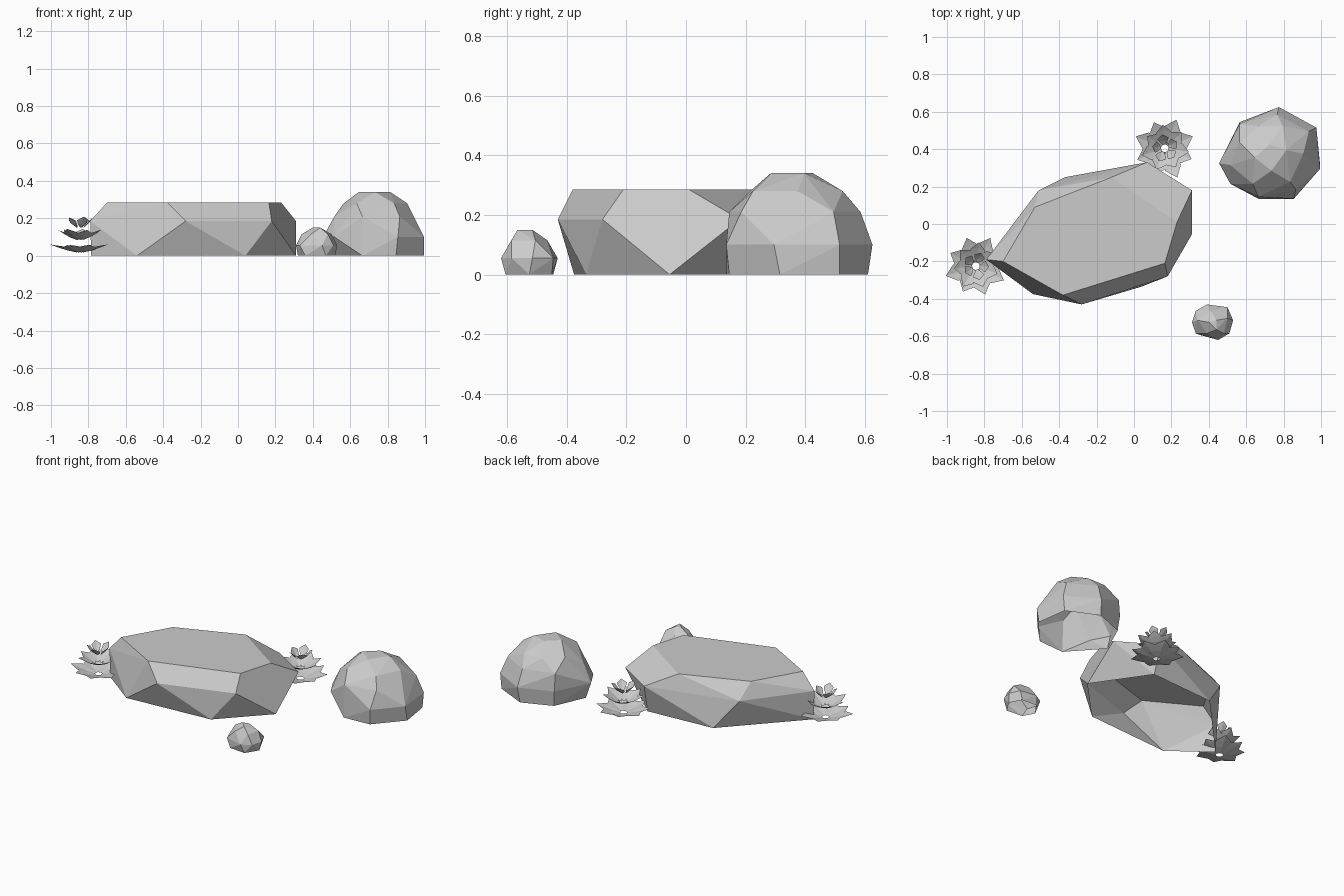
import bpy, bmesh, math
from mathutils import Vector, Matrix

cube = bpy.data.objects.get("Cube")
if cube:
    bpy.data.objects.remove(cube, do_unlink=True)

# One plain grey for everything
grey = bpy.data.materials.new("stone_grey")
grey.use_nodes = True
grey.diffuse_color = (0.6, 0.6, 0.6, 1)
bsdf = grey.node_tree.nodes["Principled BSDF"]
bsdf.inputs["Base Color"].default_value = (0.6, 0.6, 0.6, 1)
bsdf.inputs["Roughness"].default_value = 0.9


def finish(bm, name):
    mesh = bpy.data.meshes.new(name)
    bm.to_mesh(mesh)
    bm.free()
    mesh.materials.append(grey)
    obj = bpy.data.objects.new(name, mesh)
    bpy.context.collection.objects.link(obj)


def rock(name, layers, x=0, y=0):
    """Faceted stone, open underneath: the hull of corners grouped by height."""
    bm = bmesh.new()
    for z, corners in layers:
        for cx, cy in corners:
            bm.verts.new((cx + x, cy + y, z))
    result = bmesh.ops.convex_hull(bm, input=bm.verts)
    inner = [g for g in result["geom_interior"] if isinstance(g, bmesh.types.BMVert)]
    bmesh.ops.delete(bm, geom=inner, context="VERTS")
    bmesh.ops.dissolve_limit(bm, angle_limit=math.radians(4), verts=bm.verts, edges=bm.edges)
    bmesh.ops.recalc_face_normals(bm, faces=bm.faces)
    base = [f for f in bm.faces if all(v.co.z < 0.001 for v in f.verts)]
    bmesh.ops.delete(bm, geom=base, context="FACES")
    finish(bm, name)


# Long flat-topped slab
rock("flat_slab_rock", [
    (0.285, [(-0.7, -0.2), (-0.38, -0.38), (0.165, -0.21), (0.23, 0.01),
             (-0.12, 0.25), (-0.53, 0.09)]),
    (0.185, [(-0.79, -0.19), (-0.28, -0.43), (0.18, -0.28), (0.31, 0.18),
             (0.07, 0.33), (-0.51, 0.18)]),
    (0, [(-0.785, -0.19), (-0.54, -0.375), (0.04, -0.335), (0.31, -0.055),
         (0.08, 0.28), (-0.37, 0.25)]),
])

# Rounded boulder, corners measured from its own middle
rock("round_boulder", [
    (0.34, [(-0.09, -0.02), (0, -0.09), (0.08, 0.02), (-0.01, 0.05)]),
    (0.28, [(-0.17, 0.06), (-0.1, -0.16), (0.1, -0.15), (0.17, 0), (0.06, 0.15), (-0.07, 0.15)]),
    (0.21, [(-0.22, -0.06), (-0.07, -0.23), (0.13, -0.19), (0.2, 0.12), (0.03, 0.21), (-0.17, 0.16)]),
    (0.1, [(-0.28, -0.05), (-0.22, -0.16), (0.12, -0.24), (0.26, -0.08),
           (0.24, 0.14), (0.04, 0.25), (-0.17, 0.17)]),
    (0, [(-0.25, -0.04), (-0.07, -0.24), (0.11, -0.23), (0.26, -0.06),
         (0.23, 0.14), (0.03, 0.235), (-0.16, 0.16)]),
], 0.735, 0.375)

# Little stone in front
rock("small_stone", [
    (0.15, [(-0.02, 0), (0.02, -0.04), (0.02, 0.01)]),
    (0.115, [(-0.08, 0.01), (-0.03, -0.06), (0.06, -0.06), (0.08, 0.02), (-0.01, 0.06)]),
    (0.055, [(-0.11, 0), (-0.09, -0.06), (0.03, -0.095), (0.09, -0.06),
             (0.11, 0.01), (0.08, 0.08), (-0.03, 0.095), (-0.09, 0.06)]),
    (0, [(-0.1, 0), (-0.06, -0.07), (0.05, -0.08), (0.1, 0), (0.06, 0.075), (-0.04, 0.08)]),
], 0.42, -0.525)


def leaf(bm, turn, base_z, length, width, rise):
    """Broad pointed leaf, gently folded along its middle rib."""
    start = 0.02
    spin = Matrix.Rotation(turn, 3, "Z")

    def point(t, side):
        local = Vector((start + t * (length - start), side * width,
                        base_z + rise * t ** 1.3 + 0.008 * abs(side)))
        return bm.verts.new(spin @ local)

    rib = [point(t, 0) for t in (0, 0.35, 0.7, 1)]
    for side in (-1, 1):
        edge = [point(t, side * w) for t, w in ((0, 0.2), (0.35, 0.75), (0.62, 1))]
        loops = [(rib[0], rib[1], edge[1], edge[0]),
                 (rib[1], rib[2], edge[2], edge[1]),
                 (rib[2], rib[3], edge[2])]
        for loop in loops:
            bm.faces.new(loop if side > 0 else loop[::-1])


# Leaf tiers: count, base height, length, half width, rise, turn offset
tiers = [
    (8, 0.018, 0.16, 0.046, 0.04, 0.1),
    (7, 0.085, 0.122, 0.04, 0.055, 0.45),
    (5, 0.15, 0.072, 0.03, 0.055, 0.2),
]


def rosette(name, x, y, turn):
    bm = bmesh.new()
    for count, base_z, length, width, rise, offset in tiers:
        for i in range(count):
            vary = 1 + 0.06 * math.sin(i * 2.3 + turn)
            leaf(bm, turn + offset + i * math.tau / count, base_z, length * vary, width, rise * vary)
    bmesh.ops.transform(bm, matrix=Matrix.Translation((x, y, 0)), verts=bm.verts)
    finish(bm, name)


rosette("left_plant", 0.165, 0.405, 0.3)
rosette("right_plant", -0.845, -0.225, 1.0)
